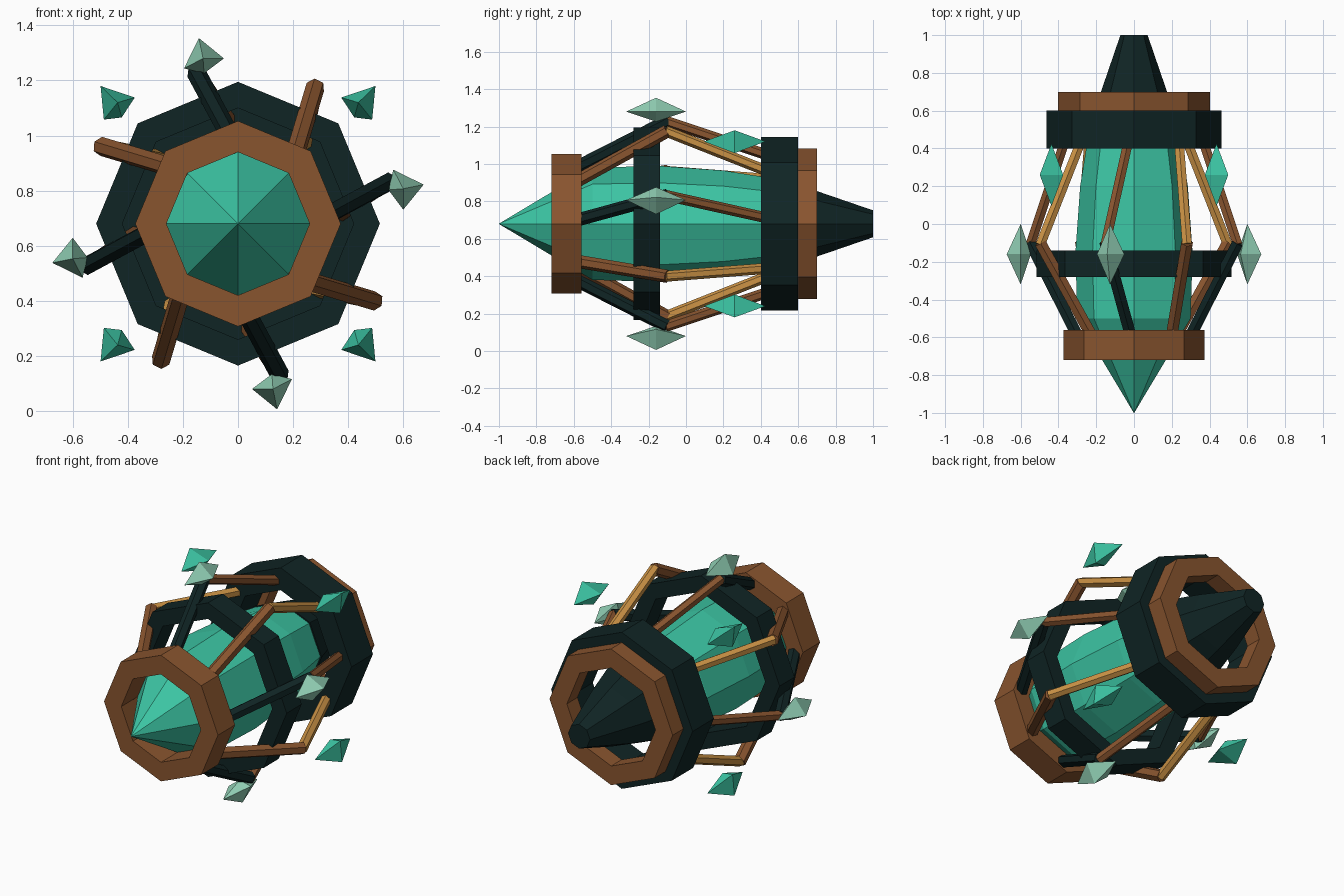
import bpy, bmesh
from math import cos, sin, radians
from mathutils import Vector, Matrix

if "Cube" in bpy.data.objects:
    bpy.data.objects.remove(bpy.data.objects["Cube"], do_unlink=True)

AXIS_Z = 0.68  # height of the long axis, which runs along y


def material(name, colour):
    m = bpy.data.materials.new(name)
    m.use_nodes = True
    m.diffuse_color = (*colour, 1)
    bsdf = next(n for n in m.node_tree.nodes if n.type == 'BSDF_PRINCIPLED')
    bsdf.inputs["Base Color"].default_value = (*colour, 1)
    return m


teal = material("teal crystal", (0.045, 0.56, 0.37))
pale = material("pale crystal", (0.29, 0.64, 0.47))
dark = material("dark metal", (0.005, 0.018, 0.018))
brown = material("brown metal", (0.25, 0.09, 0.028))
gold = material("gold metal", (0.60, 0.29, 0.06))


def polar(angle, radius, y):
    a = radians(angle)
    return Vector((radius * cos(a), y, AXIS_Z + radius * sin(a)))


def finish(name, bm, mat):
    bmesh.ops.remove_doubles(bm, verts=bm.verts, dist=0.0001)
    bmesh.ops.recalc_face_normals(bm, faces=bm.faces)
    mesh = bpy.data.meshes.new(name)
    bm.to_mesh(mesh)
    bm.free()
    mesh.materials.append(mat)
    obj = bpy.data.objects.new(name, mesh)
    bpy.context.collection.objects.link(obj)
    return obj


def turned(name, profile, mat, closed=False, sides=8):
    """Turn a profile of (y, radius) points around the long axis."""
    bm = bmesh.new()
    loops = [[bm.verts.new(polar(360 * i / sides, r, y)) for i in range(sides)]
             for y, r in profile]
    pairs = list(zip(loops, loops[1:]))
    if closed:
        pairs.append((loops[-1], loops[0]))
    else:
        bm.faces.new(loops[0])
        bm.faces.new(loops[-1])
    for a, b in pairs:
        for i in range(sides):
            j = (i + 1) % sides
            bm.faces.new((a[i], a[j], b[j], b[i]))
    return finish(name, bm, mat)


def ring(name, y0, y1, inner, outer, mat):
    turned(name, [(y0, inner), (y0, outer), (y1, outer), (y1, inner)], mat, closed=True)


def rod(name, start, end, radius, mat):
    """Six-sided bar between two points."""
    bm = bmesh.new()
    way = end - start
    place = Matrix.Translation((start + end) / 2) @ way.to_track_quat('Z', 'Y').to_matrix().to_4x4()
    bmesh.ops.create_cone(bm, cap_ends=True, segments=6, radius1=radius, radius2=radius,
                          depth=way.length, matrix=place)
    finish(name, bm, mat)


def shard(name, outline, y, half, mat):
    """Long double pyramid over a four-cornered outline; the first point is its centre."""
    bm = bmesh.new()
    (cx, cz), corners = outline[0], outline[1:]
    tips = [bm.verts.new((cx, y + s * half, AXIS_Z + cz)) for s in (-1, 1)]
    rim = [bm.verts.new((cx + dx, y, AXIS_Z + cz + dz)) for dx, dz in corners]
    for i in range(len(rim)):
        for tip in tips:
            bm.faces.new((rim[i], rim[i - 1], tip))
    finish(name, bm, mat)


# Core crystal and its dark tail
turned("core_crystal", [(-1, 0.001), (-0.5, 0.30), (-0.15, 0.31), (0.2, 0.285), (0.42, 0.25)], teal)
turned("tail_cone", [(0.41, 0.26), (0.7, 0.175), (1, 0.072)], dark)

# Octagonal rings
ring("front_ring", -0.72, -0.56, 0.26, 0.373, brown)
ring("middle_ring", -0.28, -0.14, 0.42, 0.515, dark)
ring("back_ring", 0.4, 0.6, 0.33, 0.463, dark)
ring("back_cap_ring", 0.6, 0.7, 0.29, 0.403, brown)

# Bent cage arms, alternately dark and brown
for k in range(8):
    base = 45 * k
    elbow = polar(base + 15.5, 0.57, -0.1)
    rod(f"front_arm_{k}", polar(base + 2, 0.285, -0.62), elbow, 0.035,
        brown if k % 2 else dark)
    rod(f"back_arm_{k}", elbow + Vector((0, -0.01, 0)), polar(base + 4, 0.36, 0.46), 0.029,
        gold if k % 2 else brown)

# Pale shards on the dark arms, each a quarter turn on
pale_outline = [(0.60, 0.127), (0, -0.076), (0.074, 0.015), (-0.036, 0.069), (-0.054, -0.004)]
for k in range(4):
    shard(f"arm_shard_{k}", pale_outline, -0.16, 0.16, pale)
    pale_outline = [(-z, x) for x, z in pale_outline]

# Floating teal shards, mirrored to the four corners
teal_outline = [(0.437, 0.44), (0.062, 0.06), (-0.062, 0.018), (-0.015, -0.054), (0.05, -0.062)]
for side, sx in (("left", 1), ("right", -1)):
    for level, sz in (("upper", 1), ("lower", -1)):
        shard(f"{level}_{side}_shard", [(sx * x, sz * z) for x, z in teal_outline],
              0.26, 0.165, teal)
